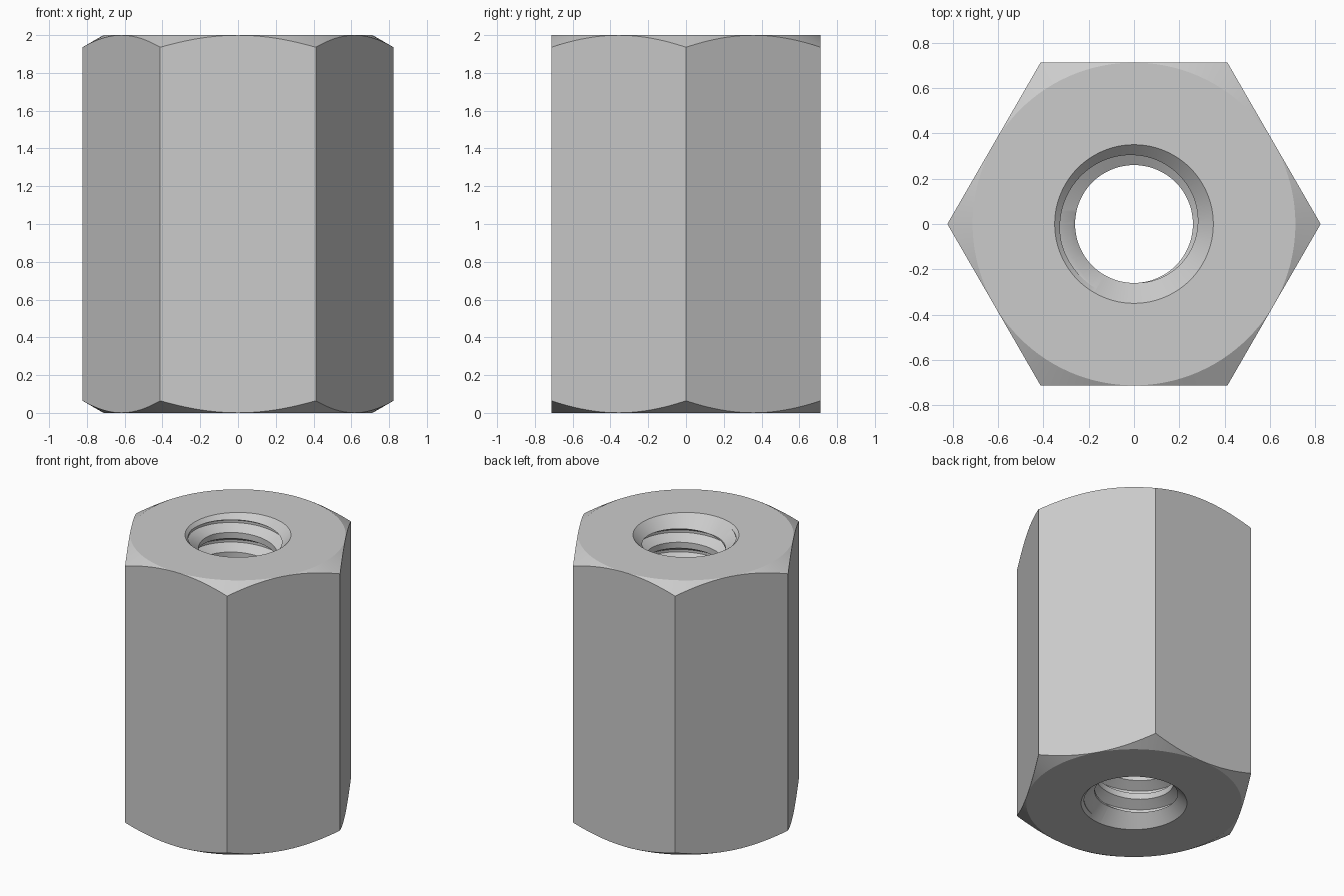
import bpy, bmesh, math

if "Cube" in bpy.data.objects:
    bpy.data.objects.remove(bpy.data.objects["Cube"])

HEIGHT, APOTHEM = 2.0, 0.713
MINOR, MAJOR, SINK = 0.26, 0.33, 0.35
PITCH, STEPS, TURNS = 0.1426, 72, 19


def finish(name, bm):
    bmesh.ops.recalc_face_normals(bm, faces=bm.faces)
    mesh = bpy.data.meshes.new(name)
    bm.to_mesh(mesh)
    bm.free()
    obj = bpy.data.objects.new(name, mesh)
    bpy.context.collection.objects.link(obj)
    return obj


def lathe(name, profile, n):
    """Closed solid of revolution from (radius, z) points."""
    bm = bmesh.new()
    rings = [[bm.verts.new((r * math.cos(math.tau * i / n), r * math.sin(math.tau * i / n), z))
              for i in range(n)] for r, z in profile]
    for a, b in zip(rings, rings[1:]):
        for i in range(n):
            k = (i + 1) % n
            bm.faces.new((a[i], a[k], b[k], b[i]))
    bm.faces.new(rings[0])
    bm.faces.new(rings[-1])
    return finish(name, bm)


def thread_tap(name):
    """Solid right-hand screw used to cut the threaded bore."""
    bm = bmesh.new()
    section = [(MINOR, 0), (MINOR, 0.0436), (MAJOR, 0.084), (MAJOR, 0.102)]
    size = len(section)
    rows = TURNS * size
    cols = []
    for j in range(STEPS):
        a = math.tau * j / STEPS
        base = -0.338 + PITCH * j / STEPS
        col = []
        for m in range(rows):
            r, dz = section[m % size]
            col.append(bm.verts.new((r * math.cos(a), r * math.sin(a),
                                     base + PITCH * (m // size) + dz)))
        cols.append(col)
    for j in range(STEPS):
        last = j == STEPS - 1
        a, b = cols[j], cols[(j + 1) % STEPS]
        shift = size if last else 0        # the seam joins one turn higher
        for m in range(rows - 1 - shift):
            bm.faces.new((a[m], b[m + shift], b[m + 1 + shift], a[m + 1]))
    # close both open ends to a point on the axis
    rim = [e for e in bm.edges if e.is_boundary]
    low, high = bm.verts.new((0, 0, -0.6)), bm.verts.new((0, 0, 2.7))
    for e in rim:
        tip = low if e.verts[0].co.z < 1 else high
        bm.faces.new((e.verts[0], e.verts[1], tip))
    return finish(name, bm)


def boolean(target, cutter, operation):
    mod = target.modifiers.new(operation, 'BOOLEAN')
    mod.operation, mod.object, mod.solver = operation, cutter, 'EXACT'
    bpy.context.view_layer.objects.active = target
    bpy.ops.object.modifier_apply(modifier=mod.name)
    bpy.data.objects.remove(cutter)


# Hexagonal body
nut = lathe("hex_coupling_nut", [(APOTHEM / math.cos(math.pi / 6), z) for z in (0, HEIGHT)], 6)

# Conical corner chamfers at both ends
rise = 0.2 * math.tan(math.pi / 6)
r0 = APOTHEM - 0.001
boolean(nut, lathe("chamfer_envelope", [(r0 - 0.1, -0.1 * math.tan(math.pi / 6)),
                                        (r0 + 0.2, rise), (r0 + 0.2, HEIGHT - rise),
                                        (r0 - 0.1, HEIGHT + 0.1 * math.tan(math.pi / 6))], 120),
        'INTERSECT')

# Threaded bore and countersinks
boolean(nut, thread_tap("thread_cutter"), 'DIFFERENCE')
for z, s in ((0, 1), (HEIGHT, -1)):
    boolean(nut, lathe("countersink_cutter", [(SINK - 0.15, z + s * 0.15),
                                              (SINK + 0.05, z - s * 0.05)], 96), 'DIFFERENCE')

bpy.ops.object.select_all(action='DESELECT')
nut.select_set(True)
bpy.context.view_layer.objects.active = nut
bpy.ops.object.shade_smooth_by_angle(angle=math.radians(20))
